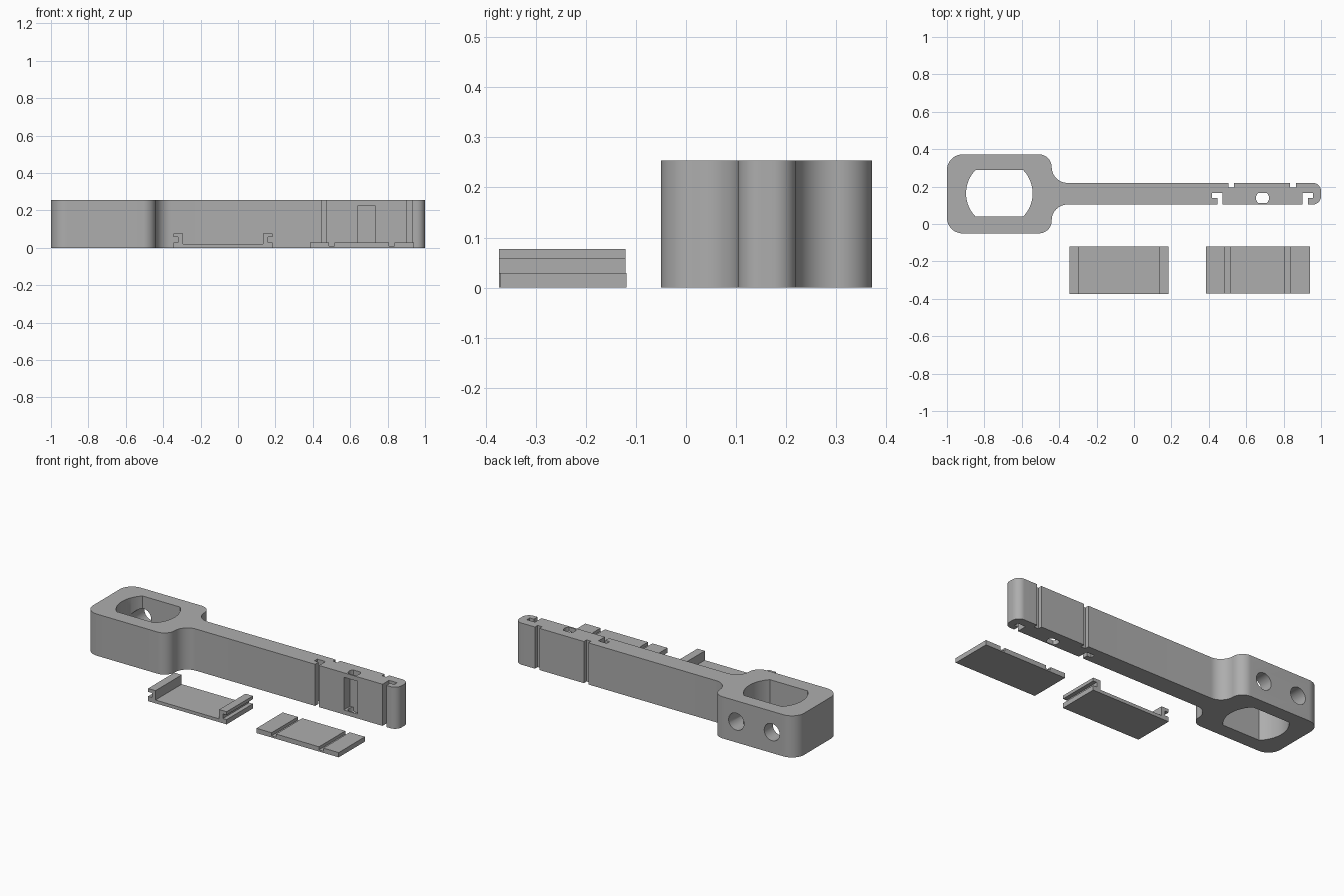
import bpy, bmesh, math
from mathutils import Vector, Matrix

if "Cube" in bpy.data.objects:
    bpy.data.objects.remove(bpy.data.objects["Cube"])

grey = bpy.data.materials.new("plain grey")
grey.diffuse_color = (0.42, 0.42, 0.42, 1)
grey.use_nodes = True
grey.node_tree.nodes["Principled BSDF"].inputs["Base Color"].default_value = grey.diffuse_color
H = 0.254      # height of the arm
CY = 0.161     # centre line of the arm


def rounded(corners, steps=14):
    """Outline from (x, y, radius) corners, each replaced by an arc."""
    pts = []
    for i, (x, y, r) in enumerate(corners):
        p = Vector((x, y))
        if r == 0:
            pts.append(p)
            continue
        a = (Vector(corners[i - 1][:2]) - p).normalized()
        b = (Vector(corners[(i + 1) % len(corners)][:2]) - p).normalized()
        for k in range(steps + 1):
            t = math.pi / 2 * k / steps
            pts.append(p + a * r * (1 - math.sin(t)) + b * r * (1 - math.cos(t)))
    return pts


def flat_circle(cx, cy, r, flat, steps=20):
    """Circle with its top and bottom cut off flat."""
    a = math.asin(flat / r)
    angles = [-a + 2 * a * k / steps for k in range(steps + 1)]
    angles += [math.pi + t for t in angles]
    return [(cx + r * math.cos(t), cy + r * math.sin(t)) for t in angles]


def prism(name, pts, lo, hi, upright=False):
    """Extrude an outline along z, or an xz outline along y if upright."""
    bm = bmesh.new()
    verts = [bm.verts.new((p[0], lo, p[1]) if upright else (p[0], p[1], lo)) for p in pts]
    face = bm.faces.new(verts)
    ext = bmesh.ops.extrude_face_region(bm, geom=[face])
    move = (0, hi - lo, 0) if upright else (0, 0, hi - lo)
    bmesh.ops.translate(bm, vec=move,
                        verts=[v for v in ext["geom"] if isinstance(v, bmesh.types.BMVert)])
    bmesh.ops.recalc_face_normals(bm, faces=bm.faces)
    me = bpy.data.meshes.new(name)
    bm.to_mesh(me)
    bm.free()
    me.materials.append(grey)
    ob = bpy.data.objects.new(name, me)
    bpy.context.collection.objects.link(ob)
    return ob


def box(x0, x1, y0, y1, z0=-0.1, z1=H + 0.1):
    return prism("cutter", [(x0, y0), (x1, y0), (x1, y1), (x0, y1)], z0, z1)


def select(ob):
    bpy.ops.object.select_all(action='DESELECT')
    ob.select_set(True)
    bpy.context.view_layer.objects.active = ob


def cut(ob, cutter):
    select(ob)
    m = ob.modifiers.new("cut", 'BOOLEAN')
    m.operation, m.solver, m.object = 'DIFFERENCE', 'EXACT', cutter
    bpy.ops.object.modifier_apply(modifier=m.name)
    bpy.data.objects.remove(cutter)


# Arm with a rounded head at its left end
a0, a1 = CY - 0.057, CY + 0.059
h0, h1 = -0.05, 0.372
arm = prism("arm", rounded([
    (-1, h0, 0.083), (-0.44, h0, 0.068), (-0.44, a0, 0.084), (1, a0, 0.045),
    (1, a1, 0.045), (-0.44, a1, 0.084), (-0.44, h1, 0.068), (-1, h1, 0.083)]), 0, H)

# Head opening
cut(arm, prism("cutter", flat_circle(-0.72, CY + 0.003, 0.178, 0.125), -0.1, H + 0.1))

# Two bolt holes through the rear wall of the head
for x in (-0.84, -0.60):
    ring = [(x + 0.052 * math.cos(k * math.pi / 16), H / 2 + 0.052 * math.sin(k * math.pi / 16))
            for k in range(32)]
    cut(arm, prism("cutter", ring, 0.18, 0.45, upright=True))

# Rear grooves
for x in (0.505, 0.835):
    cut(arm, box(x, x + 0.03, a1 - 0.026, a1 + 0.1))

# Hooked slots in the front, turned away from each other
for stem, far in ((0.447, 0.418), (0.902, 0.957)):
    s0, s1 = stem, stem + 0.027
    near = s1 if far < s0 else s0
    other = s0 if far < s0 else s1
    cut(arm, prism("cutter", [(near, a0 - 0.1), (other, a0 - 0.1), (other, 0.139),
                              (far, 0.139), (far, 0.167), (near, 0.167)], -0.1, H + 0.1))

# Upright pin hole and the window in front of it
cut(arm, prism("cutter", flat_circle(0.687, 0.139, 0.035, 0.026), -0.1, H + 0.1))
cut(arm, box(0.641, 0.732, a0 - 0.1, 0.1645, 0.027, 0.227))

select(arm)
bpy.ops.object.shade_smooth_by_angle(angle=math.radians(30))

# Clip with two outward hooks
half = [(0.265, 0), (0.265, 0.029), (0.24, 0.029), (0.24, 0.057),
        (0.265, 0.057), (0.265, 0.077), (0.215, 0.077), (0.215, 0.02)]
clip = half + [(-x, z) for x, z in reversed(half)]
prism("clip", [(x - 0.08, z) for x, z in clip], -0.374, -0.121, upright=True)

# Cover plate with two grooves in its top
top = [(0.94, 0.029)]
for x in (0.807, 0.487):
    top += [(x + 0.03, 0.029), (x + 0.03, 0.01), (x, 0.01), (x, 0.029)]
prism("cover_plate", [(0.385, 0), (0.94, 0)] + top + [(0.385, 0.029)],
      -0.372, -0.119, upright=True)
